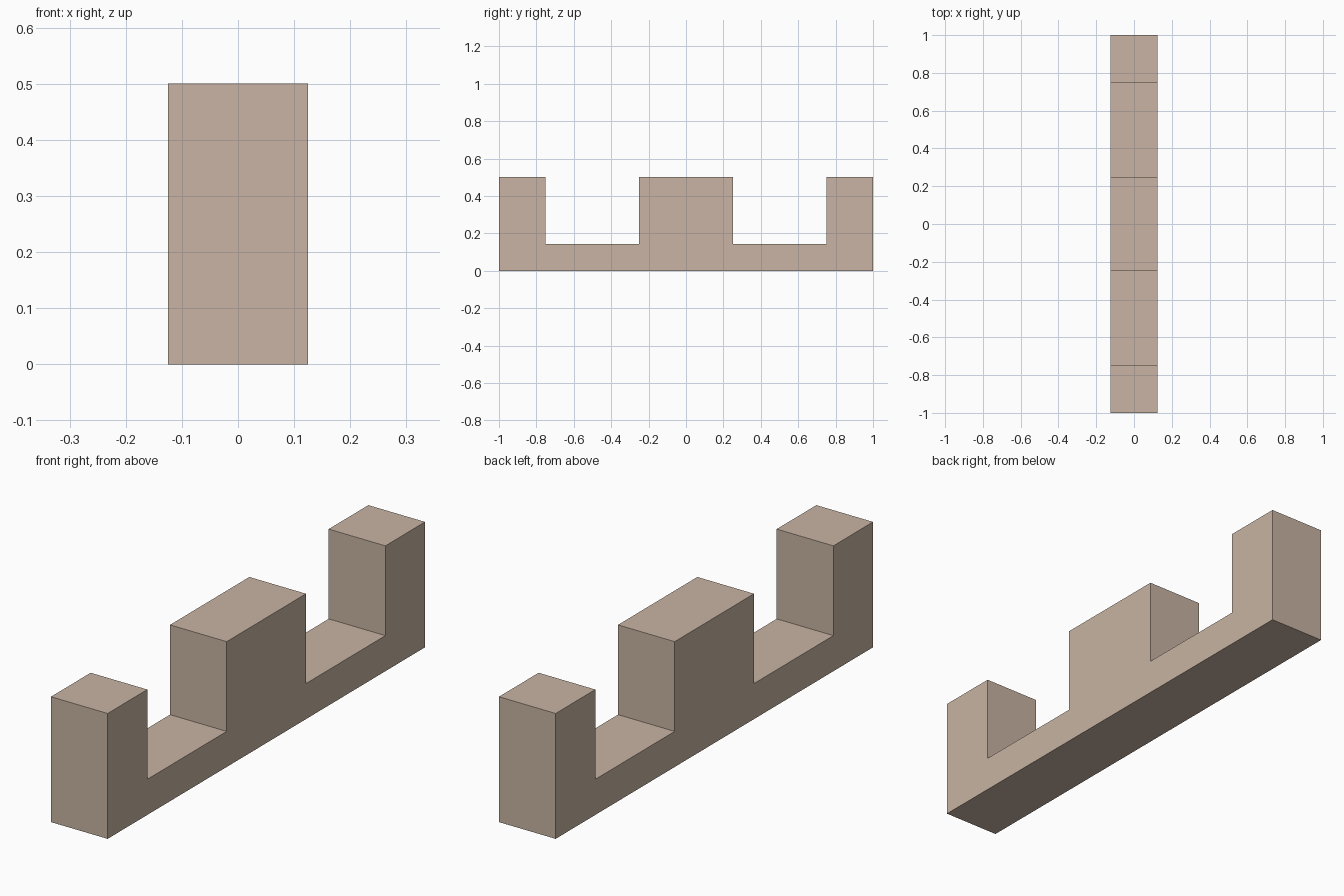
import bpy
import bmesh

default = bpy.data.objects.get("Cube")
if default:
    bpy.data.objects.remove(default, do_unlink=True)

WIDTH, HEIGHT, LEDGE = 0.25, 0.5, 0.142
END, INNER, OUTER = 1.0, 0.75, 0.25

# Warm sandstone colour
stone = bpy.data.materials.new("warm_sandstone")
stone.use_nodes = True
colour = (0.58, 0.456, 0.366, 1)
stone.diffuse_color = colour
bsdf = stone.node_tree.nodes["Principled BSDF"]
bsdf.inputs["Base Color"].default_value = colour
bsdf.inputs["Roughness"].default_value = 0.9

# Half of the battlement outline, mirrored to the other end
half = [(OUTER, HEIGHT), (OUTER, LEDGE), (INNER, LEDGE), (INNER, HEIGHT), (END, HEIGHT), (END, 0)]
outline = half + [(-y, z) for y, z in reversed(half)]

# Extrude the outline across the wall thickness
bm = bmesh.new()
side = bm.faces.new([bm.verts.new((-WIDTH / 2, y, z)) for y, z in outline])
extruded = bmesh.ops.extrude_face_region(bm, geom=[side], use_keep_orig=True)
moved = [v for v in extruded["geom"] if isinstance(v, bmesh.types.BMVert)]
bmesh.ops.translate(bm, verts=moved, vec=(WIDTH, 0, 0))
bmesh.ops.recalc_face_normals(bm, faces=bm.faces)

mesh = bpy.data.meshes.new("battlement_wall")
bm.to_mesh(mesh)
bm.free()
mesh.materials.append(stone)
wall = bpy.data.objects.new("battlement_wall", mesh)
bpy.context.collection.objects.link(wall)
